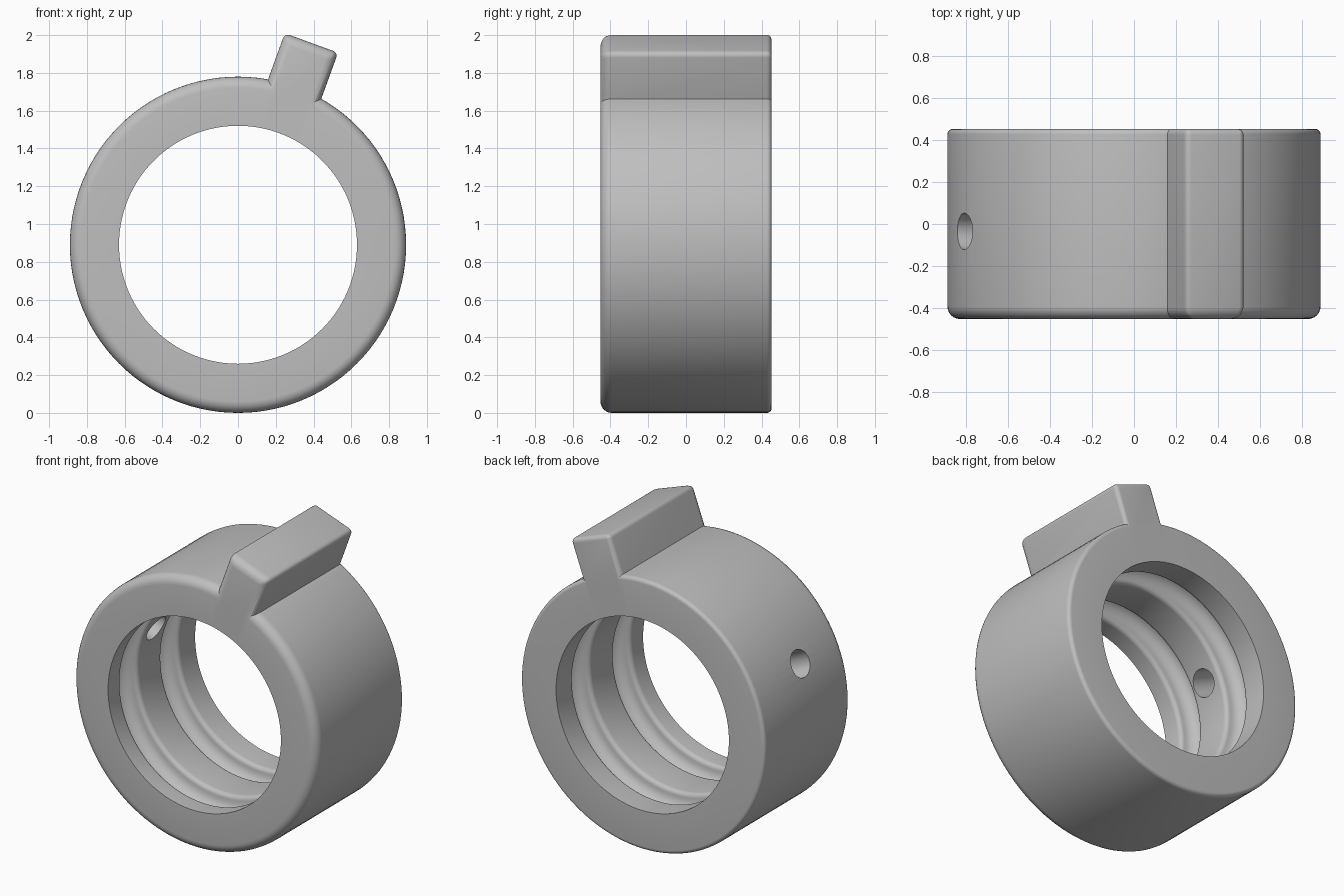
import bpy, bmesh
from math import cos, sin, radians
from mathutils import Matrix, Vector

cube = bpy.data.objects.get("Cube")
if cube:
    bpy.data.objects.remove(cube, do_unlink=True)

CENTRE = Vector((0, 0, 0.89))
OUTER, INNER, HALF = 0.89, 0.63, 0.453
FRONT_ROUND, BACK_ROUND = 0.06, 0.025

grey = bpy.data.materials.new("plain grey")
grey.use_nodes = True
colour = (0.52, 0.52, 0.52, 1)
grey.diffuse_color = colour
grey.node_tree.nodes["Principled BSDF"].inputs["Base Color"].default_value = colour


def make_object(name, bm):
    bmesh.ops.recalc_face_normals(bm, faces=bm.faces)
    mesh = bpy.data.meshes.new(name)
    bm.to_mesh(mesh)
    bm.free()
    mesh.materials.append(grey)
    obj = bpy.data.objects.new(name, mesh)
    bpy.context.collection.objects.link(obj)
    return obj


def arc(y, r, radius, start, end, steps=6):
    """Points of an arc in the (depth, radius) plane."""
    angles = [radians(start + (end - start) * i / steps) for i in range(steps + 1)]
    return [(y + radius * cos(a), r + radius * sin(a)) for a in angles]


def groove(c, bore=0.08, lip=0.03):
    """Round-bottomed seal groove with softened rims, front to back."""
    r = INNER + lip
    return (arc(c - bore - lip, r, lip, -90, 0)
            + arc(c, r, bore, 180, 0, 14)[1:-1]
            + arc(c + bore + lip, r, lip, 180, 270))


def radial(tilt, distance, y=0):
    """Placement along a ray from the ring axis, tilted from vertical."""
    turn = Matrix.Rotation(radians(tilt), 4, 'Y')
    return Matrix.Translation(CENTRE) @ turn @ Matrix.Translation((0, y, distance))


# Collar: one closed profile spun about its axis
profile = [(-HALF, INNER)] + groove(-0.235) + groove(0.19) + [(HALF, INNER)]
profile += arc(HALF - BACK_ROUND, OUTER - BACK_ROUND, BACK_ROUND, 0, 90)
profile += arc(-HALF + FRONT_ROUND, OUTER - FRONT_ROUND, FRONT_ROUND, 90, 180)
bm = bmesh.new()
verts = [bm.verts.new((0, y, CENTRE.z + r)) for y, r in profile]
edges = [bm.edges.new((v, verts[i - 1])) for i, v in enumerate(verts)]
bmesh.ops.spin(bm, geom=verts + edges, cent=CENTRE, axis=(0, 1, 0),
               angle=radians(360), steps=112)
bmesh.ops.remove_doubles(bm, verts=bm.verts, dist=0.0001)
collar = make_object("collar", bm)

# Key: rounded bar along the top of the collar
bm = bmesh.new()
size = Matrix.Diagonal((0.30, 2 * HALF, 0.40, 1))
bmesh.ops.create_cube(bm, size=1, matrix=size)
weight = bm.edges.layers.float.new("bevel_weight_edge")
for e in bm.edges:
    mid = (e.verts[0].co + e.verts[1].co) / 2
    if mid.z > -0.1:
        e[weight] = 1 if mid.y < -0.1 else 0.5
bm.transform(radial(20, 0.937))
key = make_object("key", bm)
rounding = key.modifiers.new("rounding", 'BEVEL')
rounding.limit_method = 'WEIGHT'
rounding.width = 0.055
rounding.segments = 6

# Pin hole cutter through the side wall
bm = bmesh.new()
bmesh.ops.create_cone(bm, cap_ends=True, segments=40, radius1=0.087, radius2=0.087,
                      depth=0.6, matrix=radial(-65.5, 0.8, -0.035))
cutter = make_object("pin_hole_cutter", bm)
cutter.hide_render = True

# Join the key, drill the hole, then bake the result
for helper, operation in ((key, 'UNION'), (cutter, 'DIFFERENCE')):
    mod = collar.modifiers.new(helper.name, 'BOOLEAN')
    mod.operation = operation
    mod.solver = 'EXACT'
    mod.object = helper
bpy.context.view_layer.update()
graph = bpy.context.evaluated_depsgraph_get()
baked = bpy.data.meshes.new_from_object(collar.evaluated_get(graph))
collar.modifiers.clear()
collar.data = baked
for helper in (key, cutter):
    bpy.data.objects.remove(helper, do_unlink=True)
collar.name = "keyed_collar"

bpy.ops.object.select_all(action='DESELECT')
collar.select_set(True)
bpy.context.view_layer.objects.active = collar
bpy.ops.object.shade_smooth_by_angle(angle=radians(30))
